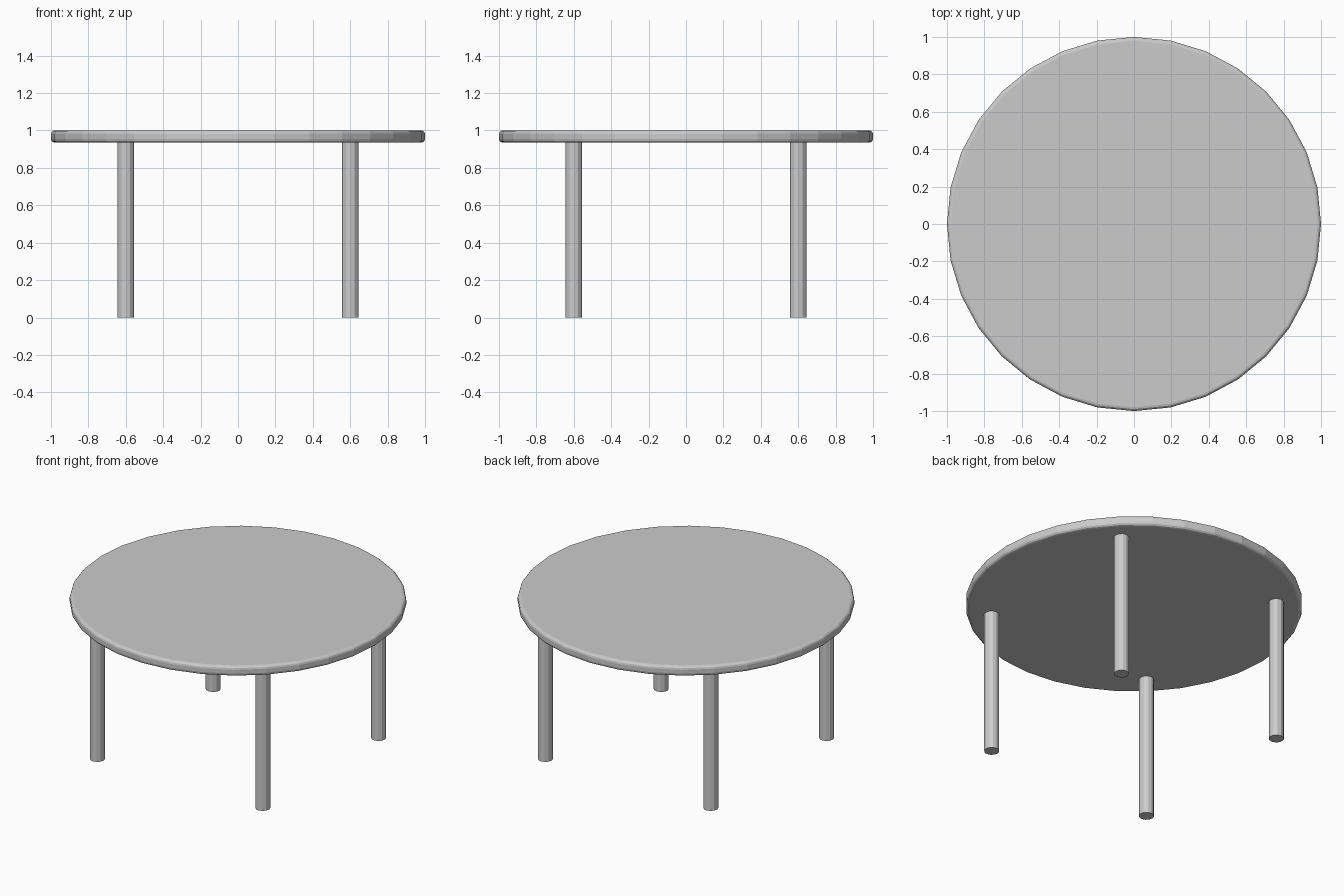
import bpy

if "Cube" in bpy.data.objects:
    bpy.data.objects.remove(bpy.data.objects["Cube"])

TOP_Z, THICK = 1.0, 0.065
LEG_R, LEG_POS = 0.045, 0.6


def cylinder(name, sides, radius, z0, z1, x=0, y=0):
    bpy.ops.mesh.primitive_cylinder_add(
        vertices=sides, radius=radius, depth=z1 - z0,
        location=(x, y, (z0 + z1) / 2))
    obj = bpy.context.object
    obj.name = name
    return obj


# Round table top with a softened rim
top = cylinder("table_top", 32, 1.0, TOP_Z - THICK, TOP_Z)
bevel = top.modifiers.new("rim_bevel", 'BEVEL')
bevel.width = 0.02
bevel.segments = 3
bevel.limit_method = 'ANGLE'
bevel.angle_limit = 1.0

# Four straight legs
for side, x in (("left", -LEG_POS), ("right", LEG_POS)):
    for end, y in (("front", -LEG_POS), ("back", LEG_POS)):
        cylinder(f"{end}_{side}_leg", 12, LEG_R, 0, TOP_Z - THICK, x, y)
